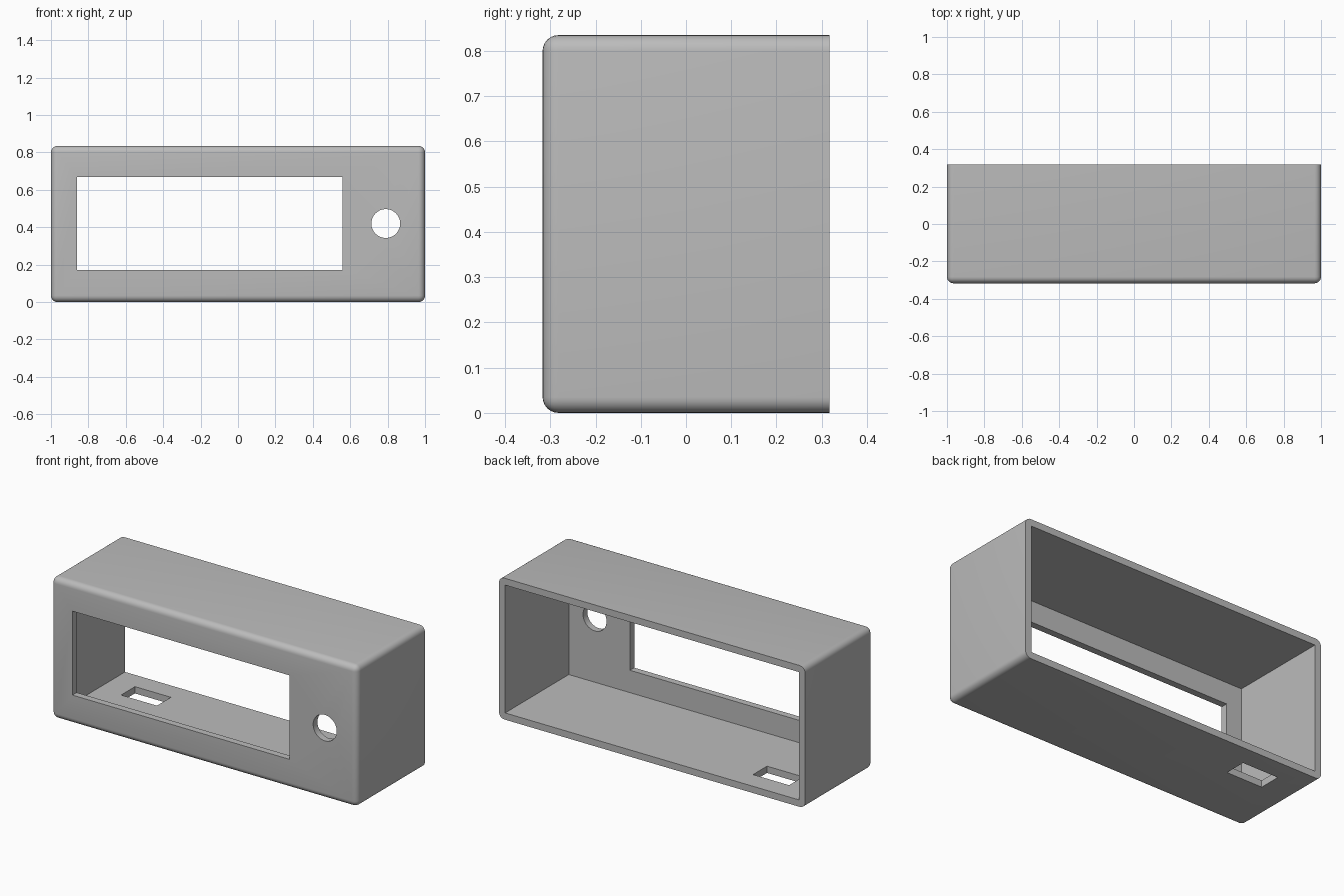
import bpy, bmesh, math
from mathutils import Matrix, Vector

cube = bpy.data.objects.get("Cube")
if cube:
    bpy.data.objects.remove(cube, do_unlink=True)

HALF_DEPTH, HEIGHT, WALL, ROUND = 0.317, 0.835, 0.04, 0.035

grey = bpy.data.materials.new("light grey plastic")
grey.use_nodes = True
colour = (0.5, 0.5, 0.5, 1)
grey.diffuse_color = colour
grey.node_tree.nodes["Principled BSDF"].inputs["Base Color"].default_value = colour


def add_object(name, bm):
    mesh = bpy.data.meshes.new(name)
    bm.to_mesh(mesh)
    bm.free()
    mesh.materials.append(grey)
    obj = bpy.data.objects.new(name, mesh)
    bpy.context.collection.objects.link(obj)
    return obj


def box(low, high):
    low, high = Vector(low), Vector(high)
    bm = bmesh.new()
    bmesh.ops.create_cube(bm, size=1)
    bmesh.ops.scale(bm, vec=high - low, verts=bm.verts)
    bmesh.ops.translate(bm, vec=(low + high) / 2, verts=bm.verts)
    return bm


# Outer block: every edge rounded except those around the open back
bm = box((-1, -HALF_DEPTH, 0), (1, HALF_DEPTH, HEIGHT))
edges = [e for e in bm.edges if any(v.co.y < 0 for v in e.verts)]
bmesh.ops.bevel(bm, geom=edges, offset=ROUND, segments=6, profile=0.5, affect='EDGES')
case = add_object("enclosure_shell", bm)

# Hollow interior, display window and cable slot in the floor
cutters = [
    add_object("cavity_cutter", box((-1 + WALL, -HALF_DEPTH + WALL, WALL),
                                    (1 - WALL, 1, HEIGHT - WALL))),
    add_object("window_cutter", box((-0.86, -0.5, 0.172), (0.56, -0.2, 0.668))),
    add_object("slot_cutter", box((-0.81, 0.065, -0.1), (-0.575, 0.195, 0.1))),
]

# Round button hole in the front panel
bm = bmesh.new()
bmesh.ops.create_cone(bm, cap_ends=True, segments=48, radius1=0.077, radius2=0.077,
                      depth=0.3, matrix=Matrix.Translation((0.79, -0.3, 0.42))
                      @ Matrix.Rotation(math.pi / 2, 4, 'X'))
cutters.append(add_object("button_hole_cutter", bm))

# Cut the openings, then discard the cutters
bpy.context.view_layer.objects.active = case
case.select_set(True)
for cutter in cutters:
    cutter.hide_render = True
    cut = case.modifiers.new(cutter.name, 'BOOLEAN')
    cut.operation, cut.solver, cut.object = 'DIFFERENCE', 'EXACT', cutter
    bpy.ops.object.modifier_apply(modifier=cut.name)
    bpy.data.objects.remove(cutter, do_unlink=True)

bpy.ops.object.shade_smooth_by_angle(angle=math.radians(30))
